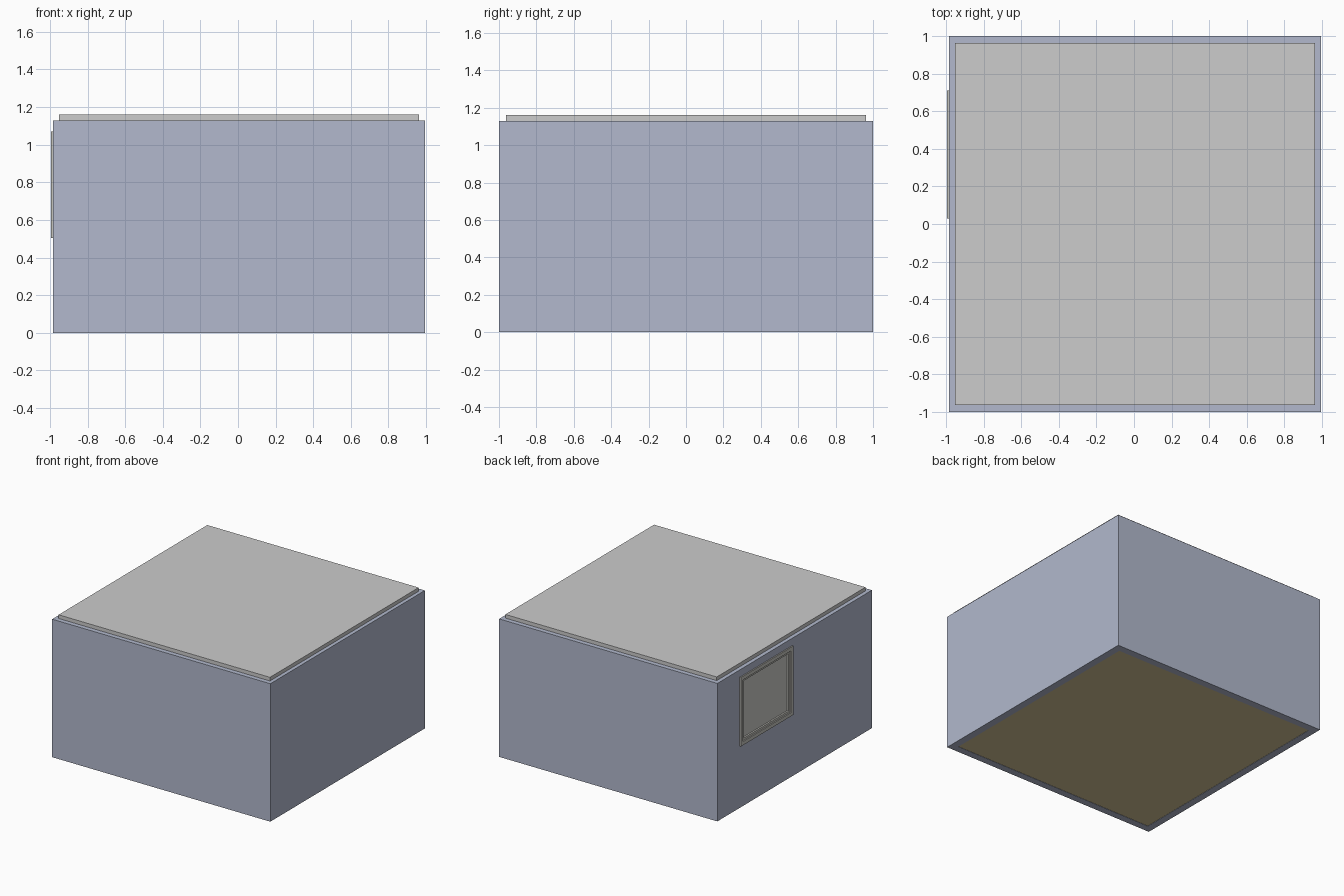
import bpy

if "Cube" in bpy.data.objects:
    bpy.data.objects.remove(bpy.data.objects["Cube"])

def material(name, srgb):
    m = bpy.data.materials.new(name)
    lin = [((c / 255 + 0.055) / 1.055) ** 2.4 for c in srgb]
    m.diffuse_color = (*lin, 1)
    m.use_nodes = True
    m.node_tree.nodes["Principled BSDF"].inputs["Base Color"].default_value = m.diffuse_color
    return m

WALL = material("blue grey wall", (178, 185, 205))
CEILING = material("light grey ceiling", (204, 204, 204))
FLOOR = material("tan floor", (212, 194, 150))
FRAME = material("warm grey frame", (196, 195, 189))
GLASS = material("grey pane", (202, 202, 198))

def box(name, lo, hi, mat):
    size = [b - a for a, b in zip(lo, hi)]
    mid = [(a + b) / 2 for a, b in zip(lo, hi)]
    bpy.ops.mesh.primitive_cube_add(size=1, location=mid)
    ob = bpy.context.object
    ob.name = name
    ob.scale = size
    bpy.ops.object.transform_apply(location=True, rotation=True, scale=True)
    ob.data.materials.append(mat)
    return ob

def cut(ob, lo, hi):
    """Cut a box-shaped opening and drop the helper afterwards."""
    cutter = box("cutter", lo, hi, ob.data.materials[0])
    cutter.hide_render = True
    mod = ob.modifiers.new("opening", 'BOOLEAN')
    mod.operation = 'DIFFERENCE'
    mod.solver = 'EXACT'
    mod.object = cutter
    bpy.context.view_layer.objects.active = ob
    bpy.ops.object.modifier_apply(modifier=mod.name)
    bpy.data.objects.remove(cutter)

# Room extents
X0, X1, Y, H, T = -0.984, 0.993, 1.0, 1.13, 0.06
# Window extents in the left wall
WY0, WY1, WZ0, WZ1 = 0.03, 0.71, 0.505, 1.07

# Walls: hollow shell with a window opening
walls = box("walls", (X0, -Y, 0), (X1, Y, H), WALL)
cut(walls, (X0 + T, -Y + T, -0.1), (X1 - T, Y - T, H + 0.1))
cut(walls, (X0 - 0.1, WY0 + 0.01, WZ0 + 0.01), (X0 + T + 0.05, WY1 - 0.01, WZ1 - 0.01))

# Floor between the walls, ceiling slab resting on them
box("floor", (X0 + T, -Y + T, 0.002), (X1 - T, Y - T, 0.03), FLOOR)
box("ceiling", (-0.952, -0.962, H), (0.963, 0.962, 1.16), CEILING)

# Window: nested frames and a recessed pane
def window_ring(name, inset, width, x_out, x_in):
    a, b, c, d = WY0 + inset, WY1 - inset, WZ0 + inset, WZ1 - inset
    ring = box(name, (x_out, a, c), (x_in, b, d), FRAME)
    cut(ring, (x_out - 0.1, a + width, c + width),
        (x_in + 0.1, b - width, d - width))

window_ring("window_frame", 0.0, 0.03, -0.994, X0 + T + 0.01)
window_ring("window_sash", 0.03, 0.018, -0.985, X0 + T)
box("window_pane", (-0.972, WY0 + 0.048, WZ0 + 0.048),
    (-0.955, WY1 - 0.048, WZ1 - 0.048), GLASS)
